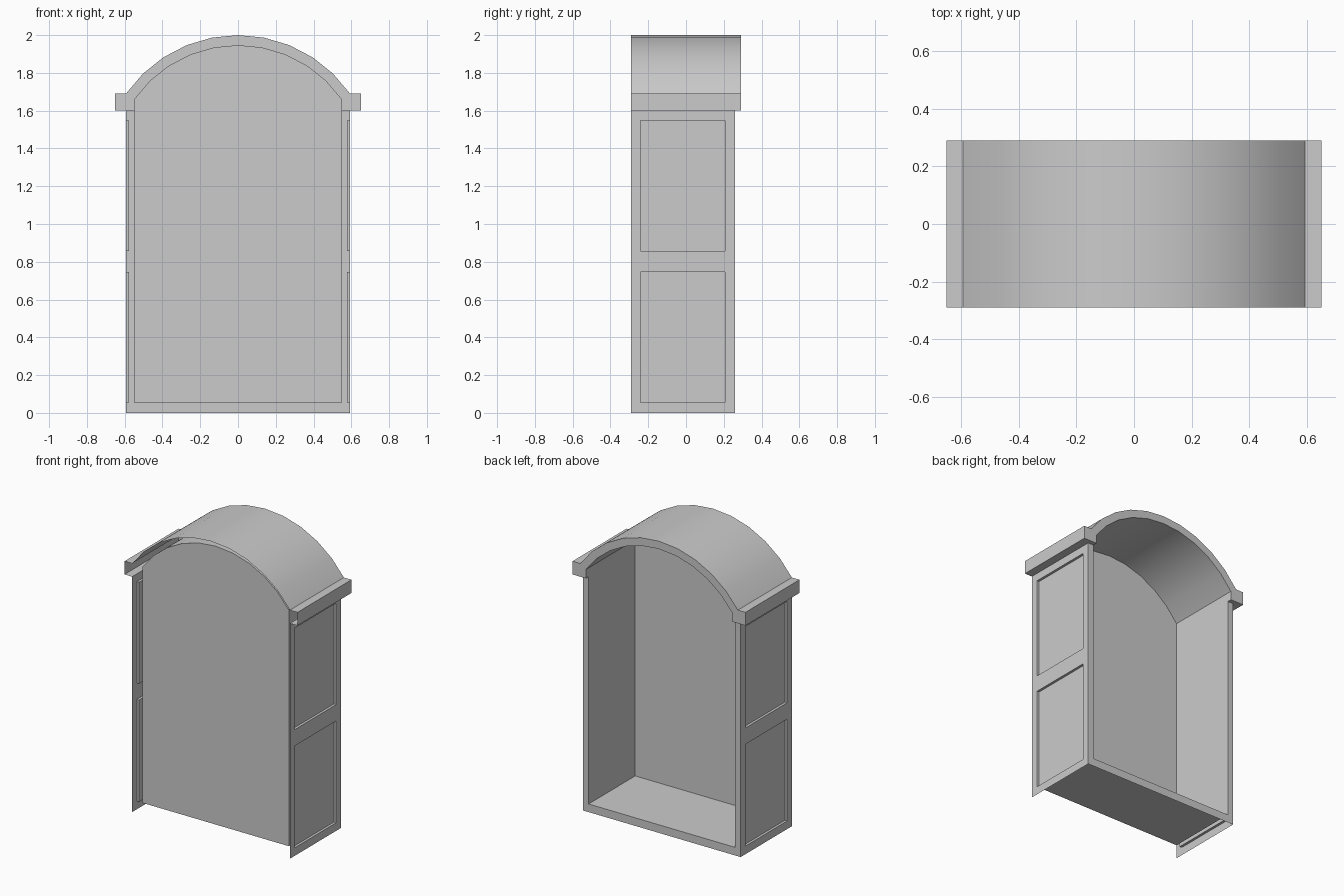
import bpy, bmesh
from math import sin, cos, asin
from mathutils import Vector

if "Cube" in bpy.data.objects:
    bpy.data.objects.remove(bpy.data.objects["Cube"])

XO, XI, XC = 0.593, 0.55, 0.65        # outer wall, inner wall, cornice half widths
YB, YP, YF, YR = -0.29, -0.24, 0.26, 0.29   # open rear, rear panel, frame front, roof front
ZF, ZC, ZS = 0.055, 1.6, 1.69         # floor, cornice underside, arch spring
SEG = 10


def arc(half, z0, z1):
    """Circular arch as (x, z) points from -half to +half."""
    h = z1 - z0
    r = (half * half + h * h) / (2 * h)
    a = asin(half / r)
    return [(r * sin(a * (2 * i / SEG - 1)), z1 - r + r * cos(a * (2 * i / SEG - 1)))
            for i in range(SEG + 1)]


def build(name, polys, outward=True):
    """Make an object from polygons, welded and consistently oriented."""
    bm = bmesh.new()
    for p in polys:
        bm.faces.new([bm.verts.new(c) for c in p])
    bmesh.ops.remove_doubles(bm, verts=bm.verts, dist=0.0005)
    bmesh.ops.recalc_face_normals(bm, faces=bm.faces)
    mid = Vector((0, 0, 0.9))
    facing = sum(f.calc_area() * f.normal.dot(f.calc_center_median() - mid) for f in bm.faces)
    if (facing > 0) != outward:
        bmesh.ops.reverse_faces(bm, faces=bm.faces)
    me = bpy.data.meshes.new(name)
    bm.to_mesh(me)
    bm.free()
    ob = bpy.data.objects.new(name, me)
    bpy.context.collection.objects.link(ob)
    bpy.ops.object.select_all(action='DESELECT')
    ob.select_set(True)
    bpy.context.view_layer.objects.active = ob
    bpy.ops.object.shade_smooth_by_angle(angle=0.5)
    return ob


def strip(pts, y0, y1):
    """Extrude an open (x, z) profile along y."""
    return [[(a[0], y0, a[1]), (b[0], y0, b[1]), (b[0], y1, b[1]), (a[0], y1, a[1])]
            for a, b in zip(pts, pts[1:])]


def flat(pts, y):
    return [(x, y, z) for x, z in pts]


def rect_y(x0, x1, z0, z1, y):
    return flat([(x0, z0), (x1, z0), (x1, z1), (x0, z1)], y)


def rect_z(x0, x1, y0, y1, z):
    return [(x0, y0, z), (x1, y0, z), (x1, y1, z), (x0, y1, z)]


outer = arc(XO, ZS, 2.0)
inner = arc(XI, 1.66, 1.947)

# Side walls with two recessed panels each
ys = [YB, YP, 0.207, YF]
zs = [0, ZF, 0.747, 0.858, 1.547, ZC]
for s, side in ((-1, "left"), (1, "right")):
    polys = []
    for i in range(3):
        for j in range(5):
            q = [(ys[i], zs[j]), (ys[i + 1], zs[j]), (ys[i + 1], zs[j + 1]), (ys[i], zs[j + 1])]
            if i == 1 and j in (1, 3):
                x0, x1 = s * XO, s * 0.576
                polys.append([(x1, y, z) for y, z in q])
                for a, b in zip(q, q[1:] + q[:1]):
                    polys.append([(x0, *a), (x0, *b), (x1, *b), (x1, *a)])
            else:
                polys.append([(s * XO, y, z) for y, z in q])
    build(side + "_side_wall", polys)

# Frame around the opening: two jambs and a bottom rail
build("front_frame", [rect_y(-XO, -XI, ZF, ZC, YF), rect_y(XI, XO, ZF, ZC, YF),
                      rect_y(-XI, XI, 0, ZF, YF),
                      rect_y(-XO, -XI, 0, ZF, YF), rect_y(XI, XO, 0, ZF, YF)])

# Interior: floor, walls, vault and rear panel
low = [(-XI, ZC), (-XI, ZF), (XI, ZF), (XI, ZC)]
vault = [(-XI, ZC)] + inner + [(XI, ZC)]
build("interior_lining",
      strip(low, YP, YF) + strip(vault, YP, YF) + strip(vault, YF, YR)
      + [flat([(-XI, ZF)] + vault + [(XI, ZF)], YP)], outward=False)

# Arched roof with side cornices, open at the rear
shell = [(-XO, ZC), (-XC, ZC), (-XC, ZS)] + outer + [(XC, ZS), (XC, ZC), (XO, ZC)]
roof = strip(shell, YB, YR)
roof += [flat([inner[i], inner[i + 1], outer[i + 1], outer[i]], YR) for i in range(SEG)]
for s in (-1, 1):
    roof.append(flat([(s * XI, ZC), (s * XO, ZC), (s * XC, ZC), (s * XC, ZS),
                      (s * XO, ZS), (s * XI, 1.66)], YR))
    roof.append(rect_z(s * XI, s * XO, YF, YR, ZC))
build("arched_roof", roof)
